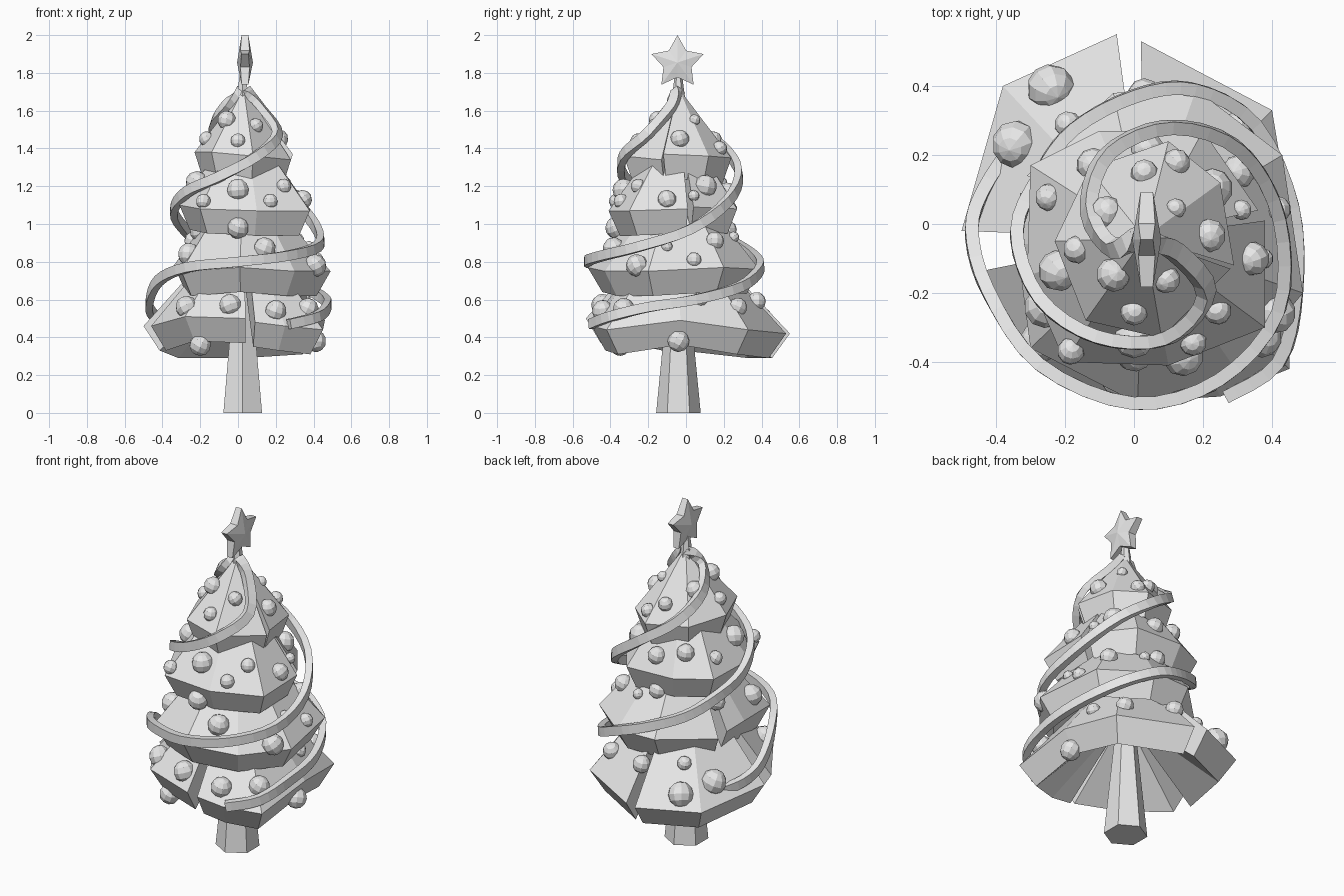
import bpy
import bmesh
import math
import random
from mathutils import Vector, Matrix
from mathutils.bvhtree import BVHTree

random.seed(4)
if "Cube" in bpy.data.objects:
    bpy.data.objects.remove(bpy.data.objects["Cube"], do_unlink=True)

grey = bpy.data.materials.new("plain grey")
grey.use_nodes = True
colour = (0.8, 0.8, 0.8, 1)
grey.diffuse_color = colour
grey.node_tree.nodes["Principled BSDF"].inputs["Base Color"].default_value = colour

AXIS = Vector((0.03, -0.04, 0))


def finish(name, bm):
    """Turn a bmesh into a flat shaded object."""
    bmesh.ops.recalc_face_normals(bm, faces=bm.faces)
    mesh = bpy.data.meshes.new(name)
    bm.to_mesh(mesh)
    bm.free()
    mesh.materials.append(grey)
    obj = bpy.data.objects.new(name, mesh)
    bpy.context.collection.objects.link(obj)


def metres(points):
    return [Vector(p) / 100 for p in points]


def on_axis(z):
    return Vector((AXIS.x, AXIS.y, z))


def add_panel(bm, rim, apex_z):
    """One wedge of a branch tier: sloping top, tucked-in rim, hollow underside, closed ends."""
    apex = bm.verts.new(on_axis(apex_z))
    inner = bm.verts.new(on_axis(apex_z - 0.32))
    top = [bm.verts.new(p) for p in rim]
    bottom = [bm.verts.new(on_axis(p.z).lerp(p, 0.84) - Vector((0, 0, 0.13))) for p in rim]
    for i in range(len(rim) - 1):
        bm.faces.new((apex, top[i], top[i + 1]))
        bm.faces.new((top[i], bottom[i], bottom[i + 1], top[i + 1]))
        bm.faces.new((inner, bottom[i + 1], bottom[i]))
    bm.faces.new((apex, inner, bottom[0], top[0]))
    bm.faces.new((apex, top[-1], bottom[-1], inner))


def add_bauble(name, centre, radius):
    bm = bmesh.new()
    bmesh.ops.create_uvsphere(bm, u_segments=10, v_segments=6, radius=radius)
    turn = Matrix.Rotation(random.uniform(-0.5, 0.5), 4, "X") @ Matrix.Rotation(random.uniform(-0.5, 0.5), 4, "Y")
    bmesh.ops.transform(bm, matrix=Matrix.Translation(centre) @ turn, verts=bm.verts)
    finish(name, bm)


def build_tier(name, apex_z, panels, baubles):
    """Baubles are (bearing in degrees, height, radius), set on the tier's surface."""
    bm = bmesh.new()
    for rim in panels:
        add_panel(bm, metres(rim), apex_z)
    tree = BVHTree.FromBMesh(bm)
    finish(name, bm)
    for bearing, height, radius in baubles:
        a = math.radians(bearing)
        out = Vector((math.cos(a), math.sin(a), 0))
        hit = tree.ray_cast(on_axis(height / 100) + out, -out)[0]
        if hit:
            add_bauble(name + "_bauble", hit, radius / 100)


def build_post(name, bottom, top, radius1, radius2):
    bm = bmesh.new()
    bmesh.ops.create_cone(bm, cap_ends=True, segments=6, radius1=radius1, radius2=radius2, depth=top - bottom)
    bmesh.ops.translate(bm, vec=(0.025, -0.04, (top + bottom) / 2), verts=bm.verts)
    finish(name, bm)


# Six-sided trunk, and the thin post under the star
build_post("trunk", 0, 0.9, 0.118, 0.03)
build_post("star_post", 1.55, 1.8, 0.05, 0.018)

# Branch tiers, bottom to top: rim corners in hundredths, grouped into panels split by slits
build_tier(
    "bottom_branches", 1.05,
    [
        [(-50, -2, 46), (-38, 40, 42), (-5, 55, 42)],
        [(2, 53, 42), (40, 33, 44), (46, -3, 49), (45, -42, 44), (25, -50, 46), (9, -51, 48)],
        [(4, -53, 50), (-28, -42, 51), (-46, -14, 46)],
    ],
    [(225, 56, 6), (260, 57, 6), (50, 56, 5), (122, 49, 7), (144, 53, 7),
     (90, 59, 5), (124, 62, 4), (20, 60, 4), (186, 64, 4)],
)
build_tier(
    "lower_middle_branches", 1.3,
    [
        [(-33, 9, 77), (-34, -6, 78), (-30, -36, 75), (1, -52, 77), (30, -43, 75),
         (49, -20, 75), (43, 20, 77), (18, 39, 76), (-6, 38, 76), (-31, 14, 74)],
    ],
    [(190, 96, 5), (215, 84, 6), (288, 87, 6), (330, 78, 6), (350, 88, 3),
     (35, 91, 5), (12, 81, 4), (70, 93, 3), (90, 97, 5), (161, 91, 5)],
)
build_tier(
    "upper_middle_branches", 1.58,
    [
        [(36, 4, 109), (20, 27, 108), (-10, 27, 109), (-30, 17, 110),
         (-31, -15, 110), (-20, -40, 108), (10, -41, 107), (38, -30, 107), (38, 1, 108)],
    ],
    [(201, 122, 6), (264, 118, 6), (295, 112, 4), (315, 120, 4), (349, 113, 5),
     (237, 112, 4), (36, 120, 6), (125, 121, 5), (157, 118, 4), (88, 117, 5), (16, 115, 3)],
)
build_tier(
    "top_branches", 1.72,
    [
        [(29, -12, 137), (25, 12, 136), (10, 24, 135), (-13, 16, 136),
         (-23, -5, 138), (-14, -28, 138), (8, -33, 136), (28, -13, 134)],
    ],
    [(230, 155, 5), (262, 144, 4), (298, 152, 4), (190, 145, 4), (2, 145, 5),
     (43, 155, 3), (90, 145, 4), (147, 152, 5), (67, 140, 4)],
)

# Baubles hanging off the rims
for spot in metres([(-20, -35, 36), (41, -4, 38), (0, -37, 98), (37, -33, 55), (20, -44, 54)]):
    add_bauble("hanging_bauble", spot, 0.058)


def spline(points, steps=4):
    """Smooth path through the points."""
    pts = [points[0]] + points + [points[-1]]
    path = []
    for a, b, c, d in zip(pts, pts[1:], pts[2:], pts[3:]):
        for k in range(steps):
            t = k / steps
            path.append(b + (c - a) * t / 2 + (a * 2 - b * 5 + c * 4 - d) * t * t / 2
                        + (b * 3 - a - c * 3 + d) * t ** 3 / 2)
    return path + [points[-1]]


def build_garland(name, points):
    """Flat band swept along a path, its wide side facing outward."""
    path = spline(metres(points))
    bm = bmesh.new()
    rings = []
    for i, p in enumerate(path):
        along = (path[min(i + 1, len(path) - 1)] - path[max(i - 1, 0)]).normalized()
        radial = p - on_axis(p.z)
        side = (radial - along * radial.dot(along)).normalized() * 0.019
        up = along.cross(side).normalized() * 0.026
        rings.append([bm.verts.new(p + side * s + up * u)
                      for s, u in ((1, 1), (1, -1), (-1, -1), (-1, 1))])
    for r, q in zip(rings, rings[1:]):
        for j in range(4):
            k = (j + 1) % 4
            bm.faces.new((r[j], r[k], q[k], q[j]))
    bm.faces.new(rings[0])
    bm.faces.new(rings[-1])
    finish(name, bm)


# Two garlands winding down opposite sides
build_garland("front_garland", [
    (4, -5, 171), (12, -8, 162), (21, -20, 148), (10, -33, 136), (-10, -33, 125),
    (-27, -22, 117), (-34, -3, 107), (-28, 13, 97), (-18, 27, 89), (0, 37, 82), (17, 39, 76),
    (35, 29, 67), (46, 5, 60), (47, -20, 56), (42, -40, 51), (27, -50, 47)])
build_garland("back_garland", [
    (2, -3, 171), (-6, -7, 163), (-13, 4, 152), (-8, 20, 140), (10, 28, 127),
    (30, 22, 112), (42, 2, 97), (42, -25, 88), (25, -45, 83), (0, -52, 80),
    (-27, -41, 77), (-42, -20, 70), (-47, -3, 58), (-44, 9, 51), (-36, 22, 47)])

# Star: five points with a raised centre on both sides, thinner towards the tips
bm = bmesh.new()
centre = Vector((0.037, -0.045, 1.855))
sides = []
for s in (-1, 1):
    ring = []
    for i in range(10):
        a = math.pi / 2 + i * math.pi / 5
        r, half = (0.078, 0.024) if i % 2 else (0.145, 0.018)
        ring.append(bm.verts.new(centre + Vector((s * half, r * math.cos(a), r * math.sin(a)))))
    peak = bm.verts.new(centre + Vector((s * 0.042, 0, 0)))
    for i in range(10):
        bm.faces.new((peak, ring[i], ring[(i + 1) % 10]))
    sides.append(ring)
for i in range(10):
    j = (i + 1) % 10
    bm.faces.new((sides[0][i], sides[0][j], sides[1][j], sides[1][i]))
finish("star", bm)
